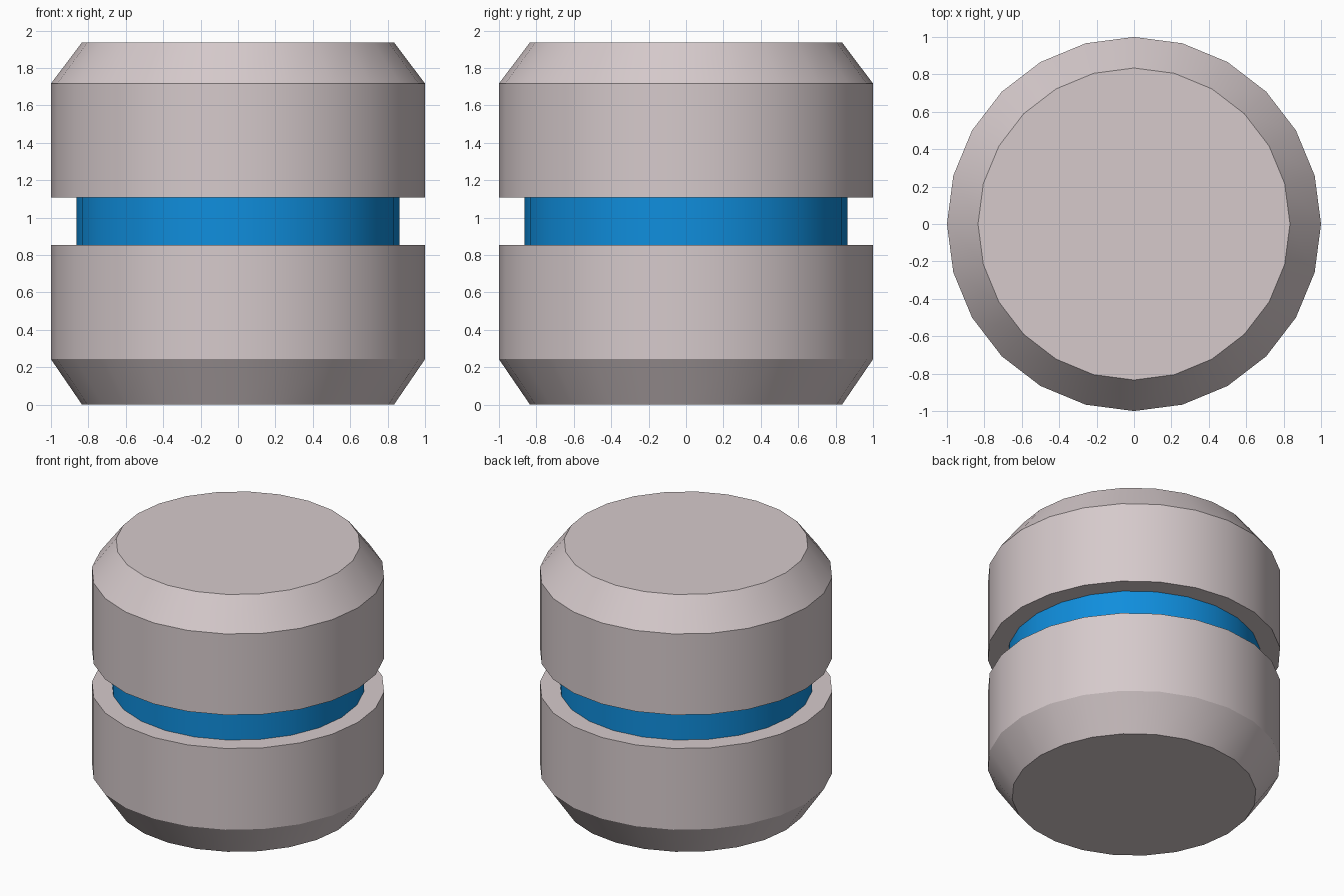
import bpy, bmesh, math

if "Cube" in bpy.data.objects:
    bpy.data.objects.remove(bpy.data.objects["Cube"])

SIDES = 24


def material(name, rgb):
    m = bpy.data.materials.new(name)
    m.diffuse_color = (*rgb, 1)
    m.use_nodes = True
    m.node_tree.nodes["Principled BSDF"].inputs["Base Color"].default_value = m.diffuse_color
    return m


def lathe(name, profile, mat):
    """Closed solid turned from (radius, z) points listed bottom to top."""
    bm = bmesh.new()
    rings = []
    for r, z in profile:
        rings.append([bm.verts.new((r * math.cos(a), r * math.sin(a), z))
                      for a in (2 * math.pi * i / SIDES for i in range(SIDES))])
    for low, high in zip(rings, rings[1:]):
        for i in range(SIDES):
            j = (i + 1) % SIDES
            bm.faces.new((low[i], low[j], high[j], high[i]))
    bm.faces.new(rings[0][::-1])
    bm.faces.new(rings[-1])
    mesh = bpy.data.meshes.new(name)
    bm.to_mesh(mesh)
    bm.free()
    mesh.materials.append(mat)
    ob = bpy.data.objects.new(name, mesh)
    bpy.context.collection.objects.link(ob)
    # smooth around the barrel, crisp at chamfers and rims
    bpy.ops.object.select_all(action='DESELECT')
    ob.select_set(True)
    bpy.context.view_layer.objects.active = ob
    bpy.ops.object.shade_smooth_by_angle(angle=math.radians(30))
    return ob


grey = material("warm_grey", (0.67, 0.59, 0.60))
blue = material("bright_blue", (0.005, 0.27, 0.72))

# chamfered lower and upper halves
lathe("lower_drum", [(0.834, 0), (1, 0.243), (1, 0.855)], grey)
lathe("upper_drum", [(1, 1.107), (1, 1.717), (0.834, 1.937)], grey)

# recessed band joining the halves
lathe("centre_band", [(0.863, 0.845), (0.863, 1.117)], blue)
